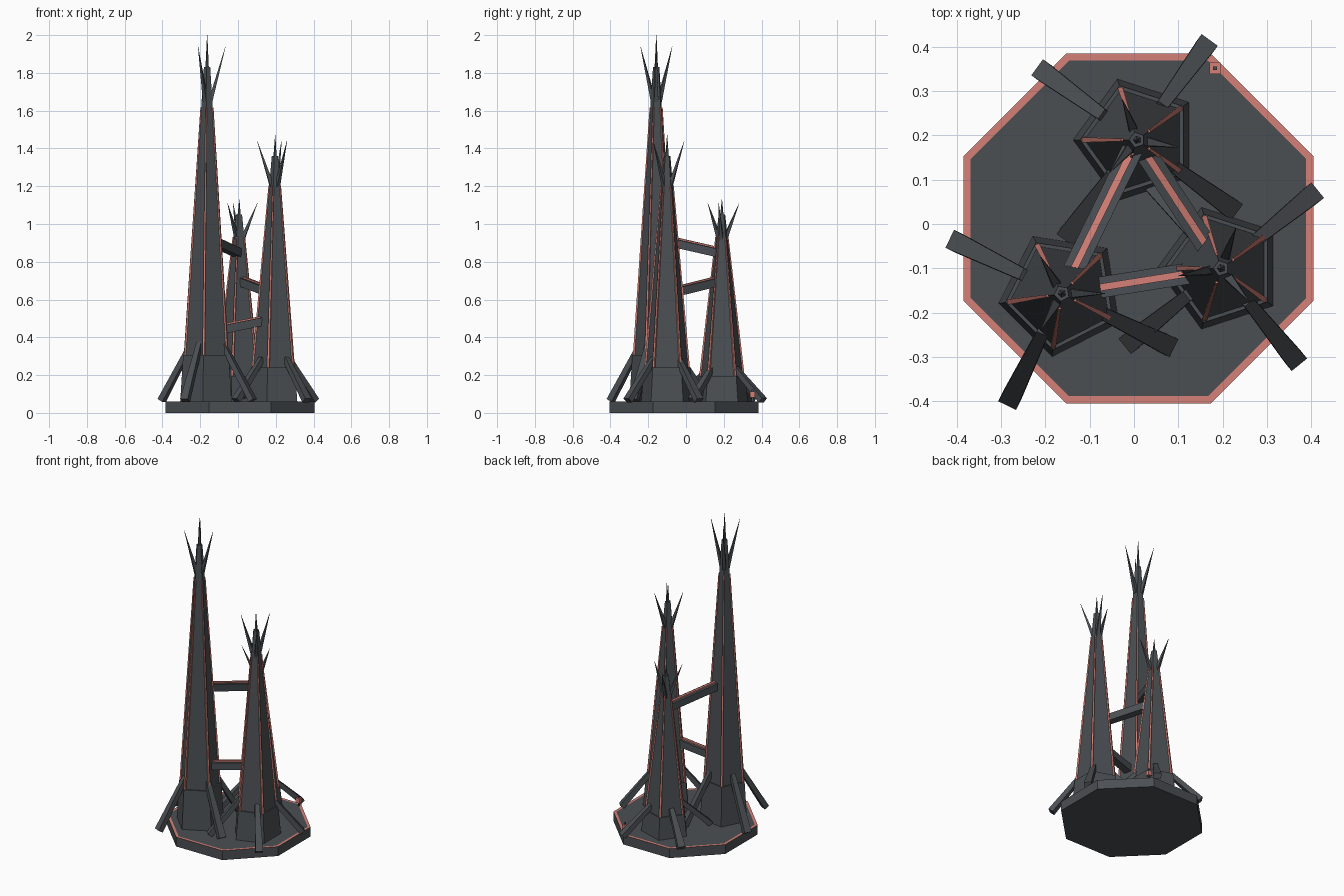
import bpy, bmesh, math
from mathutils import Vector, Matrix

if "Cube" in bpy.data.objects:
    bpy.data.objects.remove(bpy.data.objects["Cube"])


def material(name, rgb):
    m = bpy.data.materials.new(name)
    m.diffuse_color = (*rgb, 1)
    m.use_nodes = True
    m.node_tree.nodes["Principled BSDF"].inputs["Base Color"].default_value = m.diffuse_color
    return m


STONE = material("dark_stone", (0.070, 0.078, 0.086))
GLOW = material("coral_trim", (0.66, 0.22, 0.185))


def finish(name, bm, *mats):
    bmesh.ops.recalc_face_normals(bm, faces=bm.faces)
    me = bpy.data.meshes.new(name)
    bm.to_mesh(me)
    bm.free()
    for m in mats:
        me.materials.append(m)
    ob = bpy.data.objects.new(name, me)
    bpy.context.collection.objects.link(ob)
    return ob


def loft(name, rings, sides, angle, center, mat):
    """Stack of regular polygons given as (radius, z)."""
    bm = bmesh.new()
    loops = []
    for r, z in rings:
        loops.append([bm.verts.new((center[0] + r * math.cos(angle + i * math.tau / sides),
                                    center[1] + r * math.sin(angle + i * math.tau / sides), z))
                      for i in range(sides)])
    for a, b in zip(loops, loops[1:]):
        for i in range(sides):
            j = (i + 1) % sides
            bm.faces.new((a[i], a[j], b[j], b[i]))
    bm.faces.new(loops[0])
    bm.faces.new(loops[-1])
    return finish(name, bm, mat)


def bar(name, p, q, w0, w1, mat, h0=None, h1=None, lift=0):
    """Tapered box from p to q, kept level across its width."""
    p, q = Vector(p), Vector(q)
    d = (q - p).normalized()
    side = d.cross(Vector((0, 0, 1))).normalized()
    up = side.cross(d)
    h0, h1 = h0 or w0, h1 or w1
    bm = bmesh.new()
    ends = []
    for c, w, h in ((p, w0, h0), (q, w1, h1)):
        c = c + up * lift
        ends.append([bm.verts.new(c + side * sx * w / 2 + up * sz * h / 2)
                     for sx, sz in ((-1, -1), (1, -1), (1, 1), (-1, 1))])
    a, b = ends
    for i in range(4):
        j = (i + 1) % 4
        bm.faces.new((a[i], a[j], b[j], b[i]))
    bm.faces.new(a)
    bm.faces.new(b)
    return finish(name, bm, mat)


def polar(c, r, deg, z):
    t = math.radians(deg)
    return (c[0] + r * math.cos(t), c[1] + r * math.sin(t), z)


# Octagonal base with a coloured rim inset on its top face
bm = bmesh.new()
bmesh.ops.create_cone(bm, cap_ends=True, segments=8, radius1=0.4275, radius2=0.4275, depth=0.06,
                      matrix=Matrix.Translation((0.01, -0.01, 0.03)) @ Matrix.Rotation(math.pi / 8, 4, 'Z'))
top = max(bm.faces, key=lambda f: f.calc_center_median().z)
rim = bmesh.ops.inset_region(bm, faces=[top], thickness=0.016, use_even_offset=True)
for f in rim["faces"]:
    f.material_index = 1
finish("base", bm, STONE, GLOW)

# centre, plinth top, spire top, finial tip, pentagon angle, strut angle, prong angle, prong base, prong tip
TOWERS = {
    "tall": ((-0.163, -0.157), 0.307, 1.83, 2.00, 45, 64, 0, 1.65, 1.94),
    "middle": ((0.197, -0.100), 0.24, 1.36, 1.47, 36, 39, 190, 1.20, 1.44),
    "short": ((0.007, 0.190), 0.196, 1.05, 1.13, 36, 54, -10, 0.92, 1.11),
}

for tag, (c, zl, zt, tip, pent, strut, prong, pz0, pz1) in TOWERS.items():
    a = math.radians(pent)
    # Plinth and tapered spire
    loft(tag + "_plinth", [(0.145, 0.055), (0.129, zl)], 5, a, c, STONE)
    loft(tag + "_spire", [(0.120, zl - 0.01), (0.018, zt)], 5, a, c, STONE)
    loft(tag + "_finial", [(0.010, zt - 0.01), (0.001, tip)], 5, a, c, STONE)
    # Coloured ribs on the spire edges
    zr = zl + (zt - zl) * 0.86
    for k in range(5):
        d = pent + 72 * k
        bar(f"{tag}_rib_{k}", polar(c, 0.119, d, zl - 0.005), polar(c, 0.033, d, zr), 0.012, 0.006, GLOW)
    # Leaning struts around the foot
    for k in range(4):
        d = strut + 90 * k
        bar(f"{tag}_strut_{k}", polar(c, 0.268, d, 0.066), polar(c, 0.09, d, zl * 1.2), 0.045, 0.027, STONE,
            0.032, 0.027)
    # Crown prongs
    for k in range(3):
        d = prong + 120 * k
        bar(f"{tag}_prong_{k}", polar(c, 0.017, d, pz0), polar(c, 0.097, d, pz1), 0.022, 0.001, STONE)

# Bridges between the towers, each with a coloured strip on top
for n, (s, zs, e, ze) in enumerate((("tall", 0.922, "short", 0.843),
                                    ("tall", 0.425, "middle", 0.497),
                                    ("middle", 0.628, "short", 0.70))):
    p, q = (*TOWERS[s][0], zs), (*TOWERS[e][0], ze)
    bar(f"bridge_{n}", p, q, 0.048, 0.048, STONE, 0.044, 0.044)
    bar(f"bridge_strip_{n}", p, q, 0.016, 0.016, GLOW, 0.009, 0.009, 0.0255)

# Small marker lamp on the base edge
m = (0.183, 0.352)
loft("lamp_post", [(0.006, 0.055), (0.006, 0.125)], 4, math.pi / 4, m, STONE)
loft("lamp_box", [(0.018, 0.082), (0.018, 0.112)], 4, math.pi / 4, m, GLOW)
